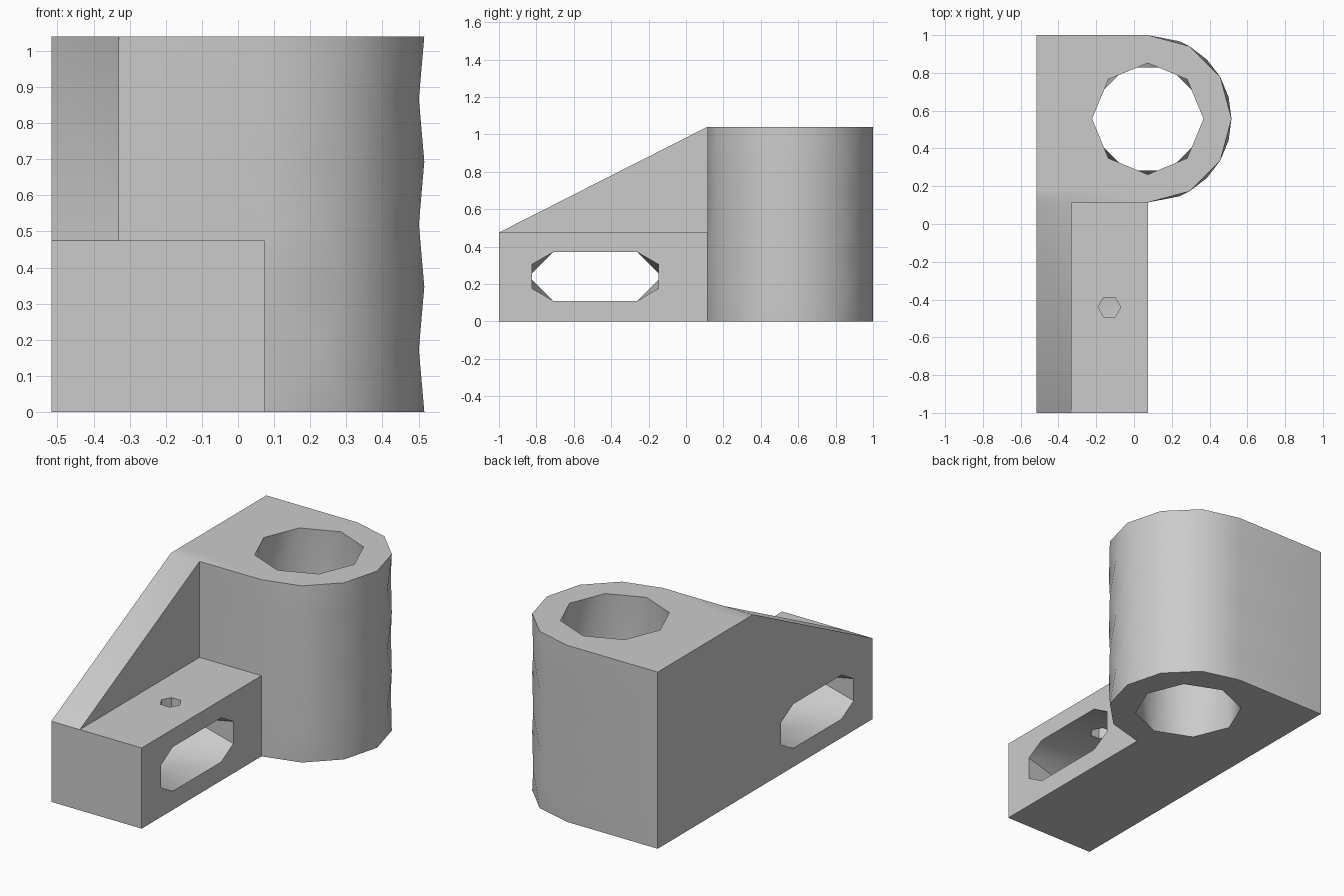
import bpy, bmesh, math
from mathutils import Vector

if "Cube" in bpy.data.objects:
    bpy.data.objects.remove(bpy.data.objects["Cube"], do_unlink=True)

LEFT, EDGE, TOP, SHELF = -0.516, 0.073, 1.04, 0.475
CX, CY, R_OUT, R_BORE = 0.073, 0.557, 0.443, 0.295

grey = bpy.data.materials.new("plain grey")
grey.use_nodes = True
grey.diffuse_color = (0.6, 0.6, 0.6, 1)
grey.node_tree.nodes["Principled BSDF"].inputs["Base Color"].default_value = (0.6, 0.6, 0.6, 1)


def arc(cx, cy, r, degrees):
    return [(cx + r * math.cos(math.radians(a)), cy + r * math.sin(math.radians(a))) for a in degrees]


def loft(name, levels, along_x=False):
    """Skin a stack of convex outlines, each given as (level, points)."""
    bm = bmesh.new()
    axis = 0 if along_x else 2
    for (t0, low), (t1, high) in zip(levels, levels[1:]):
        verts = []
        for t, outline in ((t0, low), (t1, high)):
            for u, v in outline:
                verts.append(bm.verts.new((t, u, v) if along_x else (u, v, t)))
        bmesh.ops.convex_hull(bm, input=verts)
    inner = [t for t, _ in levels[1:-1]]
    caps = [f for f in bm.faces
            if any(all(abs(v.co[axis] - t) < 1e-5 for v in f.verts) for t in inner)]
    bmesh.ops.delete(bm, geom=caps, context='FACES_ONLY')
    bmesh.ops.remove_doubles(bm, verts=bm.verts, dist=1e-5)
    bmesh.ops.dissolve_limit(bm, angle_limit=0.005, verts=bm.verts, edges=bm.edges)
    bmesh.ops.recalc_face_normals(bm, faces=bm.faces)
    mesh = bpy.data.meshes.new(name)
    bm.to_mesh(mesh)
    bm.free()
    mesh.materials.append(grey)
    obj = bpy.data.objects.new(name, mesh)
    bpy.context.collection.objects.link(obj)
    return obj


def combine(target, tool, operation):
    mod = target.modifiers.new(operation, 'BOOLEAN')
    mod.object, mod.operation, mod.solver = tool, operation, 'EXACT'
    bpy.context.view_layer.objects.active = target
    bpy.ops.object.modifier_apply(modifier=mod.name)
    bpy.data.objects.remove(tool, do_unlink=True)


# Clamp body: square back, rounded side with alternating facets
half = [15, 45, 68, 90]
outlines = [range(-90, 91, 30), [-a for a in reversed(half)] + half]
corners = [(LEFT, CY + R_OUT), (LEFT, CY - R_OUT)]
bracket = loft("clamp_bracket", [(TOP * i / 6, arc(CX, CY, R_OUT, outlines[i % 2]) + corners)
                                 for i in range(7)])

# Foot block and sloping rib
foot = [(-1, 0), (0.2, 0), (0.2, SHELF), (-1, SHELF)]
rib = [(-1, 0), (0.2, 0), (0.2, TOP), (CY - R_OUT, TOP), (-1, SHELF)]
combine(bracket, loft("foot", [(LEFT, foot), (EDGE, foot)], True), 'UNION')
combine(bracket, loft("rib", [(LEFT, rib), (-0.33, rib)], True), 'UNION')

# Vertical bore with twisted facets
octagon = arc(CX, CY, R_BORE, range(0, 360, 45))
twisted = arc(CX, CY, R_BORE, [0, 180] + [22.5 + 45 * i for i in range(8)])
levels = [(TOP * i / 4, (octagon, twisted)[i % 2]) for i in range(5)]
bore = loft("bore", [(-0.1, octagon)] + levels + [(TOP + 0.1, octagon)])
combine(bracket, bore, 'DIFFERENCE')

# Slot through the foot
def slot_outline(side):
    return arc(-0.26, 0.24, 0.13, side) + arc(-0.71, 0.24, 0.13, [180 - a for a in side])


blunt, pointed = slot_outline([-90, -30, 30, 90]), slot_outline([-90, 0, 90])
slot = loft("slot", [(LEFT - 0.1, blunt), (LEFT, blunt), ((LEFT + EDGE) / 2, pointed),
                     (EDGE, blunt), (EDGE + 0.1, blunt)], True)
combine(bracket, slot, 'DIFFERENCE')

# Small screw hole from the shelf into the slot
hexagon = arc(-0.13, -0.44, 0.06, range(0, 360, 60))
combine(bracket, loft("screw_hole", [(0.24, hexagon), (SHELF + 0.1, hexagon)]), 'DIFFERENCE')

bpy.ops.object.select_all(action='DESELECT')
bracket.select_set(True)
bpy.context.view_layer.objects.active = bracket
bpy.ops.object.shade_smooth_by_angle(angle=math.radians(30))
